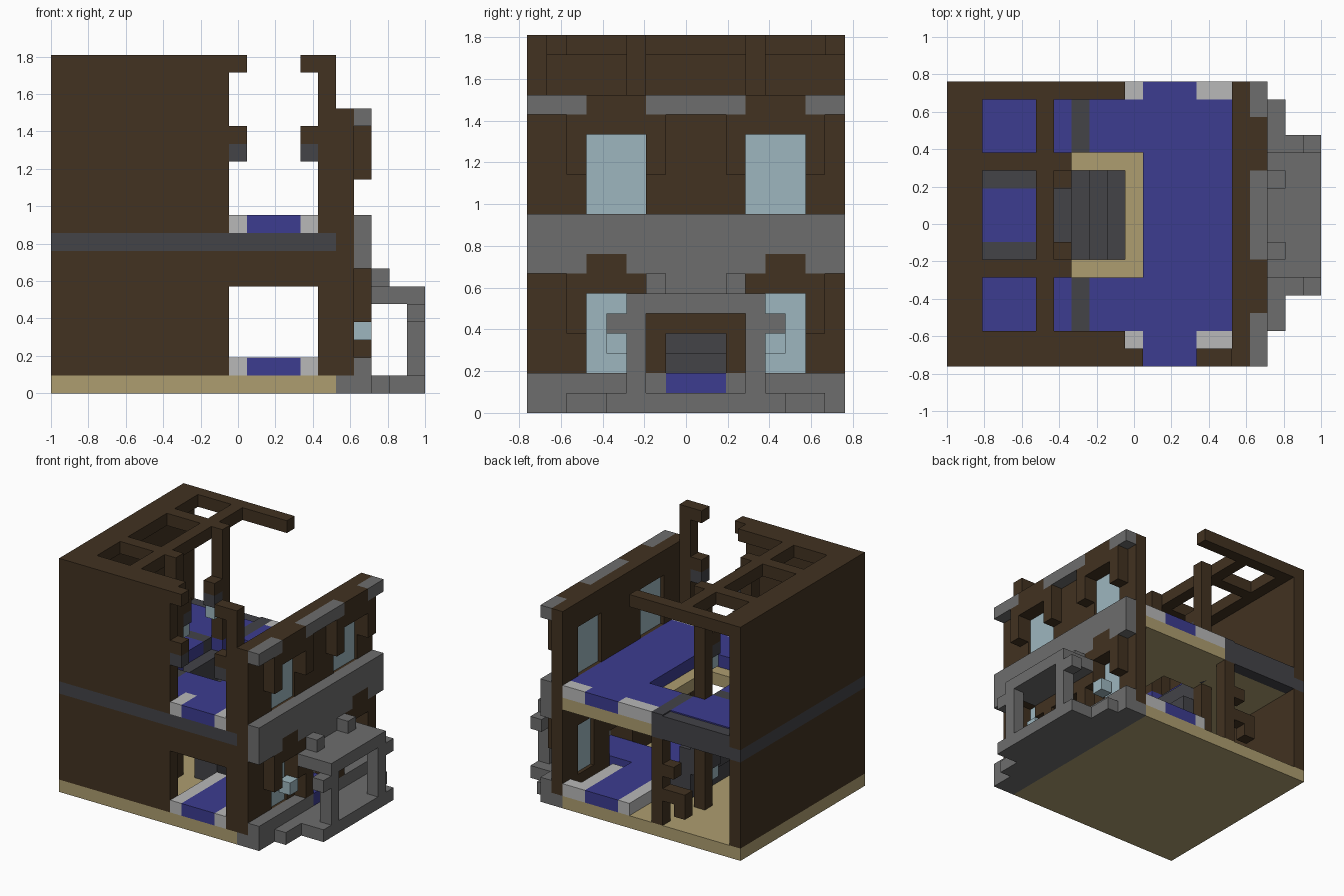
import bpy, bmesh

if "Cube" in bpy.data.objects:
    bpy.data.objects.remove(bpy.data.objects["Cube"])

U = 2 / 21  # edge of one building block


def material(name, r, g, b):
    m = bpy.data.materials.new(name)
    m.use_nodes = True
    m.diffuse_color = (r, g, b, 1)
    m.node_tree.nodes["Principled BSDF"].inputs["Base Color"].default_value = (r, g, b, 1)
    return m


BROWN = material("dark brown wood", 0.054, 0.032, 0.015)
TAN = material("tan planks", 0.42, 0.34, 0.16)
GREY = material("grey stone", 0.155, 0.155, 0.155)
DARK = material("dark grey trim", 0.056, 0.056, 0.064)
BLUE = material("blue carpet", 0.045, 0.045, 0.28)
PALE = material("pale stone", 0.48, 0.48, 0.48)
GLASS = material("pale blue glass", 0.34, 0.47, 0.52)


def blocks(name, mat, boxes, mirror=False):
    """One object from boxes (x0, x1, y0, y1, z0, z1) in block units."""
    bm = bmesh.new()
    todo = list(boxes)
    if mirror:
        todo += [(a, b, 17 - d, min(17 - c, 16), e, f) for a, b, c, d, e, f in boxes]
    for x0, x1, y0, y1, z0, z1 in todo:
        new = bmesh.ops.create_cube(bm, size=1)["verts"]
        for v in new:
            v.co.x = ((x0 if v.co.x < 0 else x1) - 10.5) * U
            v.co.y = ((y0 if v.co.y < 0 else y1) - 8) * U
            v.co.z = (z0 if v.co.z < 0 else z1) * U
    me = bpy.data.meshes.new(name)
    bm.to_mesh(me)
    bm.free()
    me.materials.append(mat)
    ob = bpy.data.objects.new(name, me)
    bpy.context.collection.objects.link(ob)
    return ob


# Ground floor and stone base
blocks("ground_floor", TAN, [(0, 16, 0, 16, 0, 1)])
blocks("stone_base", GREY, [(16, 18, 0, 16, 0, 1), (18, 19, 2, 15, 0, 1), (19, 21, 4, 13, 0, 1)])
blocks("stone_plinth", GREY, [(17, 18, 0, 7, 1, 2)], mirror=True)

# Solid walls with a trim band between the storeys
blocks("front_wall", BROWN, [(0, 10, 0, 1, 1, 8), (0, 10, 0, 1, 9, 19),
                             (10, 15, 0, 1, 6, 8), (15, 16, 0, 1, 1, 8), (15, 16, 0, 1, 9, 19)])
blocks("side_wall", BROWN, [(0, 1, 1, 16, 1, 8), (0, 1, 1, 16, 9, 19)])
blocks("trim_band", DARK, [(0, 16, 0, 1, 8, 9), (0, 1, 1, 16, 8, 9)])
blocks("opening_brackets", BROWN, [(x, x + 1, 0, 1, z, z + 1) for x in (10, 14) for z in (14, 18)])
blocks("bracket_caps", DARK, [(x, x + 1, 0, 1, 13, 14) for x in (10, 14)])

# Entrance wall, with window and door openings
blocks("entrance_wall", BROWN, [
    (16, 17, 0, 3, 1, 16), (16, 17, 3, 6, 14, 16), (16, 17, 3, 6, 6, 10),
    (16, 17, 5, 7, 1, 6), (16, 17, 3, 5, 1, 2), (16, 17, 6, 8.5, 4, 16)], mirror=True)
blocks("lower_windows", GLASS, [(16.3, 16.8, 3, 5, 2, 6)], mirror=True)
blocks("upper_windows", GLASS, [(16.3, 16.8, 3, 6, 10, 14)], mirror=True)
blocks("upper_window_hoods", BROWN, [(17, 18, 2, 3, 12, 15), (17, 18, 6, 7, 12, 15),
                                     (17, 18, 2, 7, 14, 15), (17, 18, 3, 6, 15, 16)], mirror=True)
blocks("lower_window_hoods", BROWN, [(17, 18, 2, 3, 4, 7), (17, 18, 3, 6, 6, 7),
                                     (17, 18, 3, 5, 7, 8), (17, 18, 5, 6, 4, 6)], mirror=True)
blocks("window_lamps", GLASS, [(17, 18, 4, 5, 3, 4)], mirror=True)
blocks("stone_band", GREY, [(17, 18, 0, 16, 8, 10), (17, 18, 5, 12, 7, 8),
                            (17, 18, 6, 11, 5, 7)])
blocks("stone_band_ends", GREY, [(17, 18, 0, 3, 7, 8)], mirror=True)
blocks("stone_coping", GREY, [(17, 18, 0, 3, 15, 16), (17, 18, 6, 8.5, 15, 16)], mirror=True)

# Porch and door frame
blocks("porch_arch", GREY, [(20, 21, 5, 6, 1, 5), (20, 21, 4, 5, 4, 5),
                            (18, 21, 5, 8.5, 5, 6), (18, 19, 6, 7, 6, 7)], mirror=True)
blocks("door_frame", BROWN, [(17, 18, 6, 7, 2, 5), (17, 18, 7, 8.5, 4, 5)], mirror=True)

# Ground storey carpet with pale edging
blocks("lower_carpet", BLUE, [(11, 14, 0, 16, 1, 2), (14, 18, 7, 10, 1, 2)])
blocks("lower_edging", PALE, [(10, 11, 0, 6, 1, 2), (14, 15, 0, 6, 1, 2),
                              (15, 16, 1, 2, 1, 2)], mirror=True)

# Upper storey: planks, carpet, edging and trim around the stairwell
blocks("upper_floor", TAN, [(1, 16, 1, 6, 8, 9), (1, 6, 6, 11, 8, 9), (10, 16, 6, 11, 8, 9),
                            (1, 16, 11, 15, 8, 9), (8, 16, 15, 16, 8, 9)])
blocks("upper_carpet", BLUE, [
    (1, 6, 1, 6, 9, 10), (1, 6, 7, 10, 9, 10), (1, 6, 11, 15, 9, 10),
    (6, 7, 1, 6, 9, 10), (6, 7, 11, 15, 9, 10), (8, 10, 1, 5, 9, 10), (8, 10, 12, 15, 9, 10),
    (10, 11, 2, 5, 9, 10), (10, 11, 12, 15, 9, 10),
    (11, 14, 0, 16, 9, 10), (14, 16, 2, 15, 9, 10)])
blocks("upper_edging", PALE, [(10, 11, 0, 2, 9, 10), (14, 15, 0, 2, 9, 10), (15, 16, 1, 2, 9, 10),
                              (8, 11, 15, 16, 9, 10), (14, 16, 15, 16, 9, 10)])
blocks("floor_beams", DARK, [(7, 8, 1, 5, 9, 10), (7, 8, 12, 16, 8, 10), (1, 7, 15, 16, 8, 9.9),
                             (1, 6, 6, 7, 9, 10), (1, 6, 10, 11, 9, 10)])

# Stairs climbing away from the door
blocks("stairs", DARK, [(9 - s, 10 - s, 6, 11, max(1, 2 * s - 1), 2 * s + 3) for s in range(4)])

# Open roof grid
blocks("roof_beams", BROWN, [(1, 10, 1, 2, 18, 19), (1, 10, 15, 16, 18, 19), (1, 2, 2, 15, 18, 19),
                             (5, 6, 2, 15, 18, 19), (2, 7, 5, 6, 18, 19), (2, 7, 11, 12, 18, 19)])

# Inner posts with hanging lamps on both storeys
blocks("posts", BROWN, [(6, 7, y, y + 1, z0, z1) for y in (5, 11) for z0, z1 in ((1, 8), (10, 18))])
for storey, z in (("lower", 3), ("upper", 12)):
    blocks(storey + "_lamp_arms", BROWN, [(6, 7, 6, 7, z + 2, z + 3)], mirror=True)
    blocks(storey + "_lamp_caps", DARK, [(6, 7, 6, 7, z + 1, z + 2)], mirror=True)
    blocks(storey + "_lamps", GLASS, [(6.1, 6.9, 6.1, 6.9, z, z + 1)], mirror=True)

# Back post with its side brackets
blocks("back_post", BROWN, [(7, 8, 15, 16, 1, 8), (6, 7, 15, 16, 5, 6), (5, 7, 15, 16, 3, 4),
                            (5, 6, 15, 16, 2, 3)])
